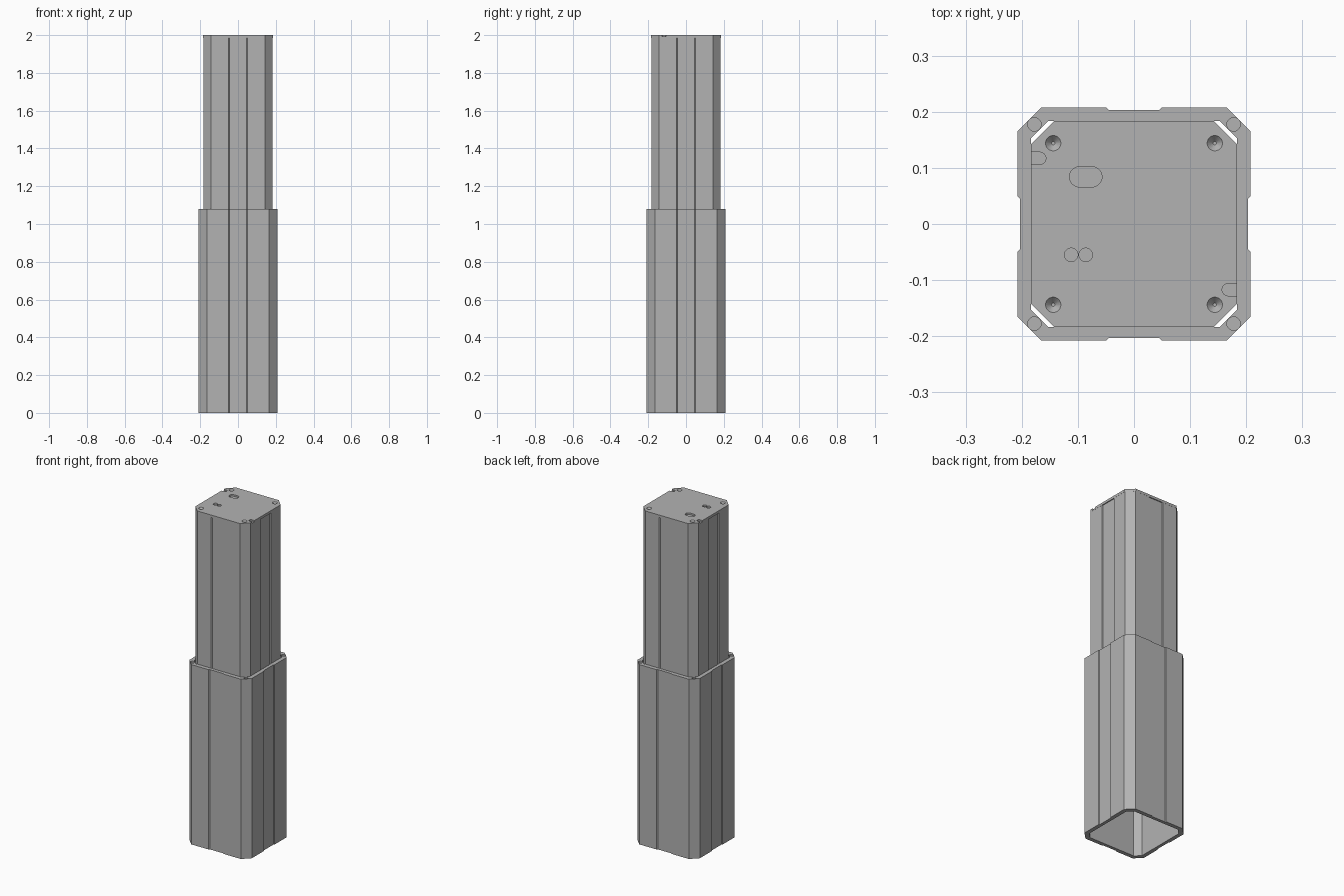
import bpy
import bmesh
import math
from mathutils import Matrix

cube = bpy.data.objects.get("Cube")
if cube:
    bpy.data.objects.remove(cube)

grey = bpy.data.materials.new("aluminium_grey")
grey.use_nodes = True
COLOUR = (0.45, 0.45, 0.45, 1)
grey.diffuse_color = COLOUR
grey.node_tree.nodes["Principled BSDF"].inputs["Base Color"].default_value = COLOUR


def outline(half, corner, groove=0.0):
    """Chamfered square outline, with an optional shallow groove in each side."""
    side = [(half, -corner)]
    if groove:
        side += [(half, -0.05), (half - groove, -0.045),
                 (half - groove, 0.045), (half, 0.05)]
    side.append((half, corner))
    points = []
    for i in range(4):
        c, s = round(math.cos(i * math.pi / 2)), round(math.sin(i * math.pi / 2))
        points += [(x * c - y * s, x * s + y * c) for x, y in side]
    return points


def finish(name, bm):
    bmesh.ops.recalc_face_normals(bm, faces=bm.faces)
    mesh = bpy.data.meshes.new(name)
    bm.to_mesh(mesh)
    bm.free()
    mesh.materials.append(grey)
    obj = bpy.data.objects.new(name, mesh)
    bpy.context.collection.objects.link(obj)
    return obj


def add_prism(bm, points, z0, z1):
    base = bm.faces.new([bm.verts.new((x, y, z0)) for x, y in points])
    top = bmesh.ops.extrude_face_region(bm, geom=[base])["geom"]
    bmesh.ops.translate(bm, vec=(0, 0, z1 - z0),
                        verts=[v for v in top if isinstance(v, bmesh.types.BMVert)])


def slot(x, y, reach, radius, segments=16):
    """Rounded slot outline along x; a reach of zero gives a circle."""
    points = []
    for i in range(segments * 2):
        a = math.pi * (i + 0.5) / segments - math.pi / 2
        points.append((x + math.copysign(reach, math.cos(a)) + radius * math.cos(a),
                       y + radius * math.sin(a)))
    return points


def cut(target, cutter):
    mod = target.modifiers.new(cutter.name, "BOOLEAN")
    mod.operation = "DIFFERENCE"
    mod.solver = "EXACT"
    mod.object = cutter
    cutter.hide_render = True
    cutter.hide_viewport = True
    cutter.display_type = "WIRE"


def prism(name, points, z0, z1):
    bm = bmesh.new()
    add_prism(bm, points, z0, z1)
    return finish(name, bm)


def tube(name, outer, inner, z0, z1):
    obj = prism(name, outer, z0, z1)
    cut(obj, prism(name + "_bore", inner, z0 - 0.1, z1 + 0.1))
    return obj


CORNERS = [(sx, sy) for sx in (-1, 1) for sy in (-1, 1)]

# Outer column with blind screw holes in its top corners
outer = tube("outer_column", outline(0.208, 0.165, 0.005),
             outline(0.184, 0.1526), 0, 1.08)
bm = bmesh.new()
for sx, sy in CORNERS:
    add_prism(bm, slot(sx * 0.1775, sy * 0.1775, 0, 0.012), 1.04, 1.12)
cut(outer, finish("corner_hole_cutter", bm))

# Inner telescoping column
tube("inner_column", outline(0.1835, 0.142, 0.005), outline(0.168, 0.135), 0.9, 1.985)

# Top plate with countersunk holes, cable slots and edge notches
plate = prism("top_plate", outline(0.184, 0.142), 1.985, 2)
bm = bmesh.new()
for sx, sy in CORNERS:
    bmesh.ops.create_cone(bm, cap_ends=True, segments=24, radius1=0.003,
                          radius2=0.0155, depth=0.014,
                          matrix=Matrix.Translation((sx * 0.144, sy * 0.144, 1.995)))
add_prism(bm, slot(-0.086, 0.084, 0.011, 0.018), 1.99, 2.02)
for x in (-0.112, -0.086):
    add_prism(bm, slot(x, -0.055, 0, 0.012), 1.99, 2.02)
for s in (-1, 1):
    add_prism(bm, slot(s * 0.19, -s * 0.117, 0.022, 0.011), 1.992, 2.02)
cut(plate, finish("plate_hole_cutter", bm))
